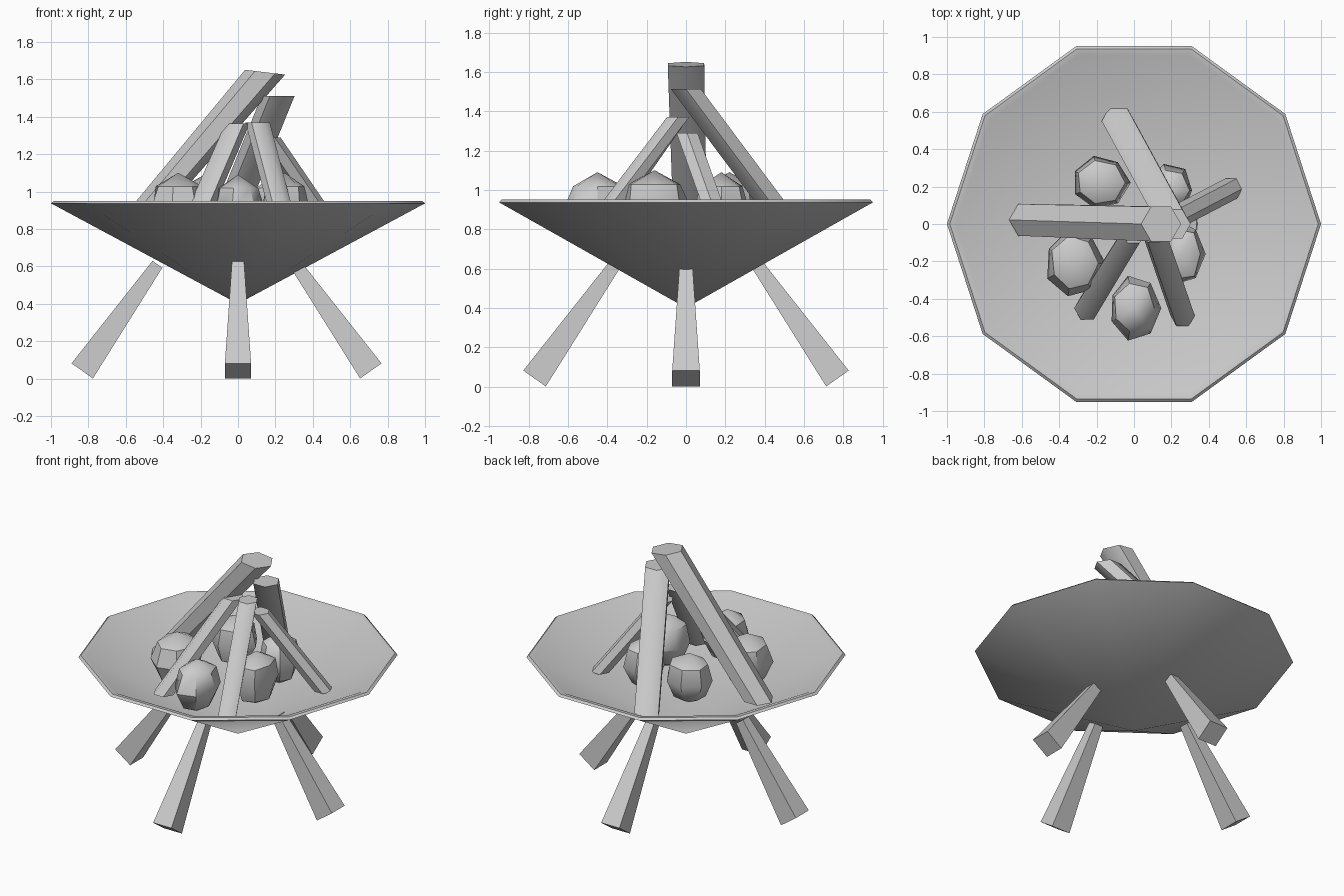
import bpy, bmesh, math, random
from mathutils import Vector

if "Cube" in bpy.data.objects:
    bpy.data.objects.remove(bpy.data.objects["Cube"])

random.seed(4)


def loft(name, rings, smooth=None):
    """Skin a list of rings; a ring with one point closes as a tip, others get a cap."""
    bm = bmesh.new()
    loops = [[bm.verts.new(p) for p in r] for r in rings]
    for a, b in zip(loops, loops[1:]):
        n = max(len(a), len(b))
        for i in range(n):
            j = (i + 1) % n
            if len(a) == 1:
                bm.faces.new((a[0], b[j], b[i]))
            elif len(b) == 1:
                bm.faces.new((a[i], a[j], b[0]))
            else:
                bm.faces.new((a[i], a[j], b[j], b[i]))
    for end in (loops[0], loops[-1]):
        if len(end) > 2:
            bm.faces.new(end)
    bmesh.ops.recalc_face_normals(bm, faces=bm.faces)
    me = bpy.data.meshes.new(name)
    bm.to_mesh(me)
    bm.free()
    ob = bpy.data.objects.new(name, me)
    bpy.context.collection.objects.link(ob)
    if smooth:
        bpy.ops.object.select_all(action='DESELECT')
        ob.select_set(True)
        bpy.context.view_layer.objects.active = ob
        bpy.ops.object.shade_smooth_by_angle(angle=math.radians(smooth))
    return ob


def ring(c, r, n, tilt=0.0):
    """Horizontal n-sided ring; tilt drops its +x side."""
    if r == 0:
        return [Vector(c)]
    pts = []
    for i in range(n):
        a = 2 * math.pi * i / n
        x, y = r * math.cos(a), r * math.sin(a)
        pts.append(Vector(c) + Vector((x, y, -tilt * x)))
    return pts


# ten-sided conical bowl with a thin sloping rim
profile = [(0, 0.40), (1.0, 0.937), (0.985, 0.95), (0.95, 0.945), (0, 0.445)]
loft("fire_bowl", [ring((0, 0, z), r, 10) for r, z in profile], 40)

# four splayed square legs, tapering up to the bowl
for name, ang, foot in (("right_leg", 0, 0.71), ("back_leg", 90, 0.77),
                        ("left_leg", 180, 0.833), ("front_leg", 270, 0.77)):
    a = math.radians(ang)
    out = Vector((math.cos(a), math.sin(a), 0))
    side = Vector((-math.sin(a), math.cos(a), 0))
    up = Vector((0, 0, 1))
    base = out * foot + up * 0.041
    top = base - out * 0.402 + up * 0.57
    axis = (top - base).normalized()
    nrm = side.cross(axis)
    loft(name, [[c + h * (s * side + t * nrm)
                 for s, t in ((-1, -1), (1, -1), (1, 1), (-1, 1))]
                for c, h in ((base, 0.07), (top, 0.032))])

# hexagonal logs leaning together: top, bottom, top radius, bottom radius
logs = {
    "left_log": ((0.145, 0, 1.638), (-0.57, 0.022, 0.80), 0.107, 0.098),
    "back_log": ((0.215, 0, 1.512), (-0.085, 0.55, 0.775), 0.088, 0.088),
    "front_left_log": ((-0.002, -0.045, 1.365), (-0.25, -0.45, 0.79), 0.065, 0.07),
    "front_right_log": ((0.105, -0.04, 1.37), (0.26, -0.49, 0.78), 0.065, 0.065),
    "right_log": ((0.165, 0.005, 1.29), (0.52, 0.19, 0.77), 0.062, 0.062),
}
for name, (t, b, rt, rb) in logs.items():
    tilt = 0.12 if name == "left_log" else 0
    loft(name, [ring(b, rb, 6), ring(t, rt, 6, tilt)], 50)

# chunky coals around the log stack: centre, half sizes
coals = [((-0.18, 0.22, 0.92), (0.16, 0.15, 0.17)),
         ((0.19, 0.18, 0.91), (0.13, 0.14, 0.18)),
         ((-0.32, -0.21, 0.92), (0.16, 0.19, 0.18)),
         ((0.0, -0.45, 0.91), (0.14, 0.17, 0.18)),
         ((0.25, -0.16, 0.92), (0.14, 0.18, 0.18))]
for k, (c, s) in enumerate(coals):
    rings = []
    for h, r in ((-1, 0), (-0.7, 0.68), (-0.05, 1.0), (0.6, 0.8), (1, 0)):
        pts = ring((0, 0, h), r, 7)
        for p in pts:
            j = 1 + random.uniform(-0.09, 0.05)
            p.xyz = (c[0] + s[0] * p.x * j, c[1] + s[1] * p.y * j, c[2] + s[2] * p.z)
        rings.append(pts)
    loft(f"coal_{k + 1}", rings, 40)
